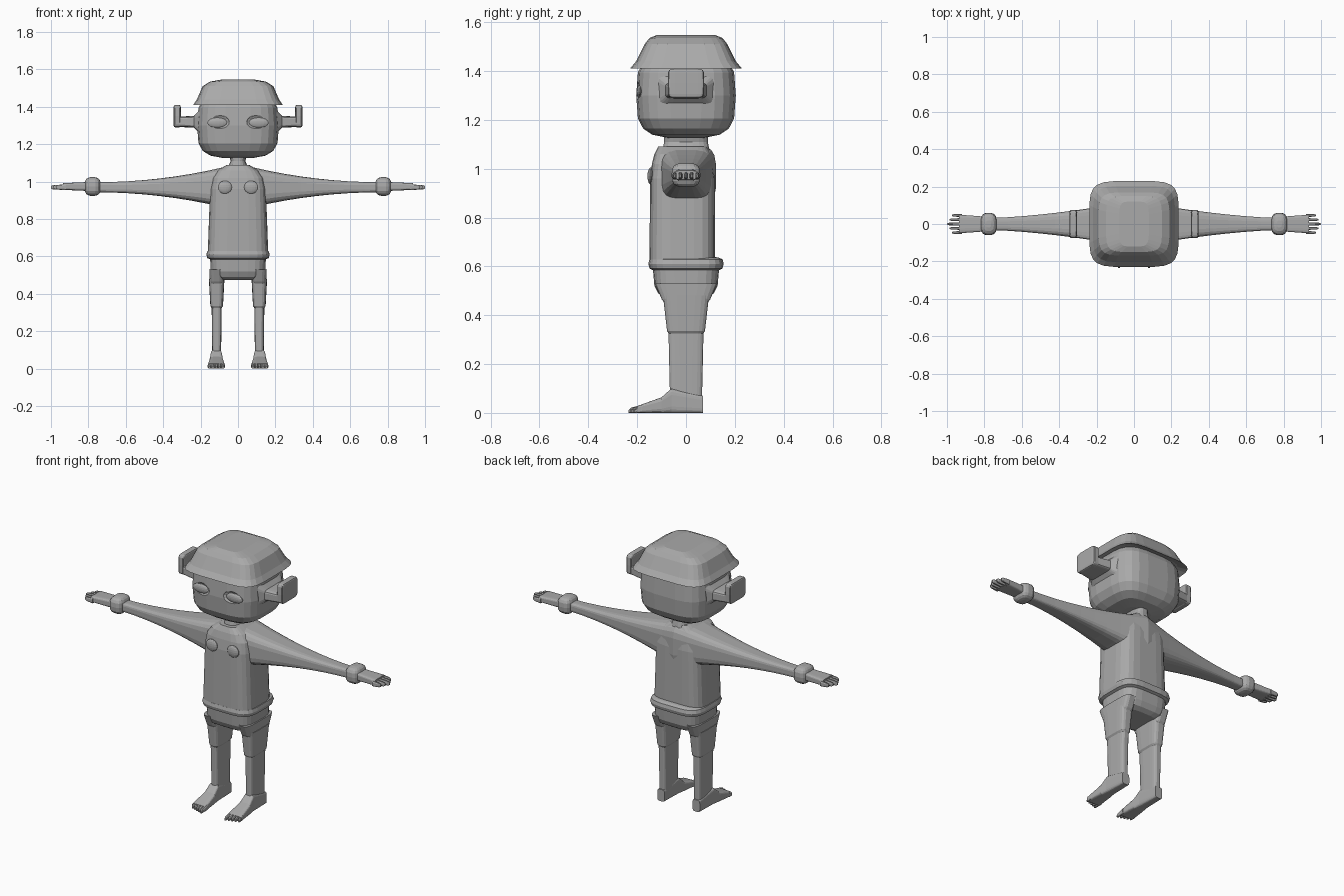
import bpy, bmesh, math
from mathutils import Vector

default_cube = bpy.data.objects.get("Cube")
if default_cube:
    bpy.data.objects.remove(default_cube, do_unlink=True)

GREY = (0.4, 0.4, 0.4, 1)
clay = bpy.data.materials.new("plain grey")
clay.use_nodes = True
clay.diffuse_color = GREY
clay.node_tree.nodes["Principled BSDF"].inputs["Base Color"].default_value = GREY


def rounded(angle, power):
    """Point on a unit rounded square; a higher power gives squarer corners."""
    return [math.copysign(abs(value) ** (2 / power), value)
            for value in (math.cos(angle), math.sin(angle))]


def loft(name, axis, rings, centre=(0, 0), power=4, segments=20, side=1, grounded=False):
    """Skin rounded rings (position, half width, half depth) along an axis.

    side = -1 flips the part across x; grounded rests every ring on the floor.
    """
    order = {"x": "pab", "y": "apb", "z": "abp"}[axis]
    bm = bmesh.new()
    loops = []
    for position, half_a, half_b in rings:
        loop = []
        for step in range(segments):
            a, b = rounded(math.tau * (step + 0.5) / segments, power)
            lift = half_b if grounded else 0
            spot = {"p": position,
                    "a": centre[0] + half_a * a,
                    "b": centre[1] + half_b * b + lift}
            point = Vector([spot[letter] for letter in order])
            point.x *= side
            loop.append(bm.verts.new(point))
        loops.append(loop)
    for lower, upper in zip(loops, loops[1:]):
        for i in range(segments):
            j = (i + 1) % segments
            bm.faces.new((lower[i], lower[j], upper[j], upper[i]))
    bm.faces.new(loops[0])
    bm.faces.new(loops[-1])
    bmesh.ops.recalc_face_normals(bm, faces=bm.faces)
    mesh = bpy.data.meshes.new(name)
    bm.to_mesh(mesh)
    bm.free()
    mesh.materials.append(clay)
    obj = bpy.data.objects.new(name, mesh)
    bpy.context.collection.objects.link(obj)
    return obj


def pebble(name, centre, radii, power=4, segments=16, side=1):
    """Rounded block: a sphere when power is 2, nearly a box when it is high."""
    x, y, z = centre
    rings = []
    for step in range(-4, 5):
        scale, height = rounded(math.radians(20 * step), power)
        rings.append((z + radii[2] * height, radii[0] * scale, radii[1] * scale))
    return loft(name, "z", rings, (x, y), power, segments, side)


# Head and cap with a flared brim
head = pebble("head", (0, 0, 1.3), (0.22, 0.205, 0.175), power=3.5, segments=24)
cap_rings = [(1.43, 0.2, 0.18), (1.41, 0.24, 0.23), (1.44, 0.22, 0.205),
             (1.51, 0.19, 0.17), (1.535, 0.15, 0.15), (1.547, 0.08, 0.12)]
loft("cap", "z", cap_rings, power=5, segments=24)

# Neck, shirt with a rolled hem, and shorts
loft("neck", "z", [(1.06, 0.06, 0.1), (1.11, 0.04, 0.09), (1.15, 0.05, 0.09)], power=3)
shirt_rings = [(0.6, 0.163, 0.135), (0.96, 0.15, 0.133), (1.02, 0.14, 0.125),
               (1.06, 0.11, 0.115), (1.09, 0.06, 0.1)]
loft("shirt", "z", shirt_rings, centre=(0, -0.015), segments=24)
pebble("shirt_hem", (0, 0, 0.61), (0.17, 0.155, 0.032), segments=24)
shorts_rings = [(0.475, 0.1, 0.09), (0.49, 0.14, 0.115), (0.52, 0.147, 0.13), (0.6, 0.15, 0.137)]
loft("shorts", "z", shorts_rings, segments=24)

for side, label in ((1, "left_"), (-1, "right_")):
    # Sunken eye with a shallow eyeball
    socket = pebble("socket_cutter", (0.11, -0.21, 1.32), (0.068, 0.025, 0.042),
                    power=2, side=side)
    socket.hide_render = True
    cut = head.modifiers.new("eye_socket", "BOOLEAN")
    cut.operation = "DIFFERENCE"
    cut.object = socket
    bpy.context.view_layer.objects.active = head
    bpy.ops.object.modifier_apply(modifier=cut.name)
    bpy.data.objects.remove(socket, do_unlink=True)
    pebble(label + "eyeball", (0.11, -0.19, 1.315), (0.055, 0.013, 0.027), power=2, side=side)

    # Ear post and upright ear plate
    post_rings = [(0.19, 0.13, 0.08), (0.235, 0.085, 0.032), (0.33, 0.07, 0.027)]
    loft(label + "ear_post", "x", post_rings, centre=(0, 1.32), power=6, side=side)
    pebble(label + "ear_plate", (0.325, 0, 1.35), (0.02, 0.075, 0.06), power=7, side=side)

    # Low chest bump
    pebble(label + "chest_bump", (0.07, -0.145, 0.97), (0.038, 0.013, 0.035),
           power=2, side=side)

    # Sleeve narrowing quickly at the shoulder, then gently to the wrist
    arm_length = 0.76
    sleeve_rings = []
    for step in range(10):
        reach = step / 9
        sleeve_rings.append((arm_length * reach,
                             0.033 + 0.09 * (1 - reach) ** 1.5,
                             0.027 + 0.1 * (1 - reach) ** 2))
    loft(label + "sleeve", "x", sleeve_rings, centre=(0, 0.97), side=side)

    # Cuff, palm and fingers
    pebble(label + "cuff", (0.777, 0, 0.974), (0.044, 0.06, 0.05), power=3, side=side)
    palm_rings = [(0.8, 0.04, 0.024), (0.935, 0.05, 0.018)]
    loft(label + "palm", "x", palm_rings, centre=(0, 0.974), power=5, side=side)
    for finger in range(-2, 3):
        tip = 1 - 0.013 * abs(finger)
        finger_rings = [(0.92, 0.009, 0.016), (tip - 0.01, 0.007, 0.012), (tip, 0.003, 0.006)]
        loft(f"{label}finger_{finger + 3}", "x", finger_rings,
             centre=(0.023 * finger, 0.97), power=3, segments=8, side=side)

    # Shorts leg and bare leg with a wider knee
    hem_rings = [(0.445, 0.034, 0.085), (0.465, 0.038, 0.1), (0.53, 0.04, 0.128)]
    loft(label + "shorts_leg", "z", hem_rings, centre=(0.114, 0), side=side)
    leg_rings = [(0.02, 0.023, 0.065), (0.325, 0.027, 0.072),
                 (0.335, 0.034, 0.078), (0.48, 0.042, 0.095)]
    loft(label + "leg", "z", leg_rings, centre=(0.114, 0), side=side)

    # Wedge foot and toes
    foot_rings = [(0.07, 0.024, 0.035), (-0.06, 0.03, 0.05),
                  (-0.1, 0.036, 0.032), (-0.2, 0.046, 0.014)]
    loft(label + "foot", "y", foot_rings, centre=(0.116, 0), power=5, side=side, grounded=True)
    for toe in range(5):
        tip = 0.006 * toe - 0.235
        toe_rings = [(-0.18, 0.009, 0.017), (tip + 0.01, 0.008, 0.011), (tip, 0.005, 0.006)]
        loft(f"{label}toe_{toe + 1}", "y", toe_rings, centre=(0.08 + 0.018 * toe, 0),
             power=3, segments=8, side=side, grounded=True)
